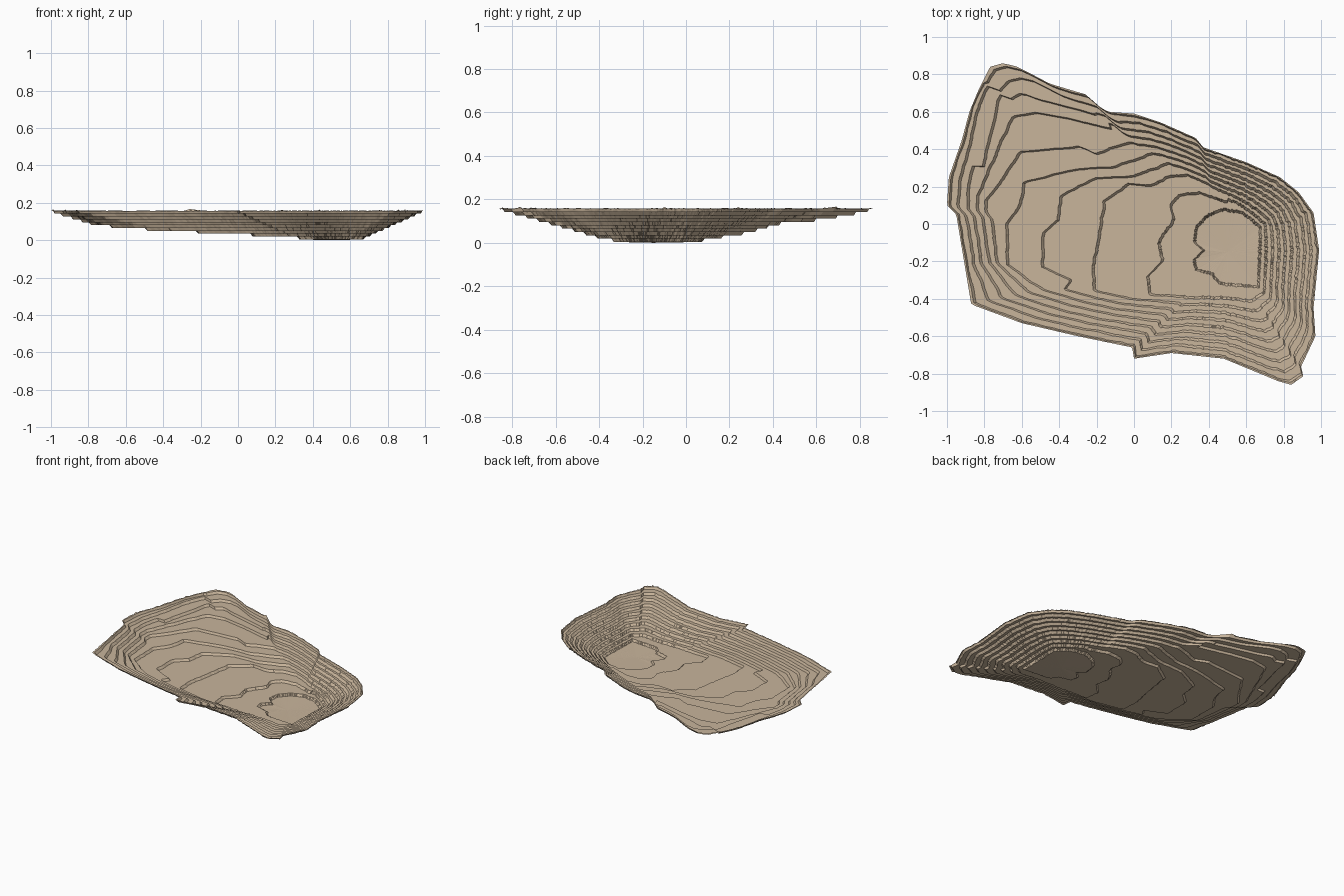
import bpy, bmesh, math, random
from mathutils import Vector

if "Cube" in bpy.data.objects:
    bpy.data.objects.remove(bpy.data.objects["Cube"])

random.seed(4)
RAYS = 540
CENTRE = Vector((0.5, -0.15))
LEVELS = 10
Z_FLOOR, Z_RIM = 0.004, 0.157

# outer edge of the pit, anticlockwise
RIM = [(.99, -.14), (.96, .06), (.88, .17), (.78, .25), (.6, .33), (.37, .41), (.33, .46),
       (.15, .54), (0, .59), (-.14, .6), (-.22, .65), (-.25, .69), (-.45, .75), (-.62, .84),
       (-.7, .86), (-.77, .84), (-.83, .72), (-.88, .6), (-.92, .45), (-.99, .25), (-1, .1),
       (-.95, .05), (-.87, -.43), (-.6, -.53), (-.3, -.6), (-.01, -.66), (0, -.72), (.2, -.69),
       (.48, -.72), (.77, -.84), (.84, -.86), (.91, -.81), (.89, -.77), (.97, -.6), (.96, -.45)]

# foot of the walls at the lowest level
TOE = [(.66, -.33), (.67, -.02), (.56, .07), (.35, .17), (0, .27), (-.2, .34), (-.55, .58),
       (-.62, .52), (-.55, .2), (-.52, -.2), (-.3, -.27), (.1, -.35), (.6, -.35)]

# steps crossing the sloping floor, by level
FLOOR_STEPS = {
    1: [(.7, .05), (.55, .06), (.48, .07), (.4, .04), (.34, -.02), (.33, -.1), (.38, -.14),
        (.33, -.19), (.34, -.24), (.42, -.26), (.46, -.31), (.65, -.33)],
    2: [(.5, .11), (.35, .16), (.25, .15), (.2, .1), (.22, .02), (.14, -.1), (.16, -.2),
        (.08, -.28), (.1, -.42)],
    3: [(.36, .26), (.2, .25), (.1, .2), (-.02, .21), (-.15, .12), (-.17, -.02), (-.21, -.22),
        (-.2, -.4)],
    4: [(.22, .33), (0, .25), (-.2, .24), (-.38, .15), (-.4, .02), (-.48, -.05), (-.48, -.23),
        (-.33, -.3), (-.42, -.45)],
    5: [(.1, .37), (-.1, .3), (-.3, .29), (-.58, .22), (-.6, .1), (-.67, 0), (-.67, -.4)],
    6: [(0, .43), (-.12, .4), (-.2, .37), (-.28, .41), (-.6, .38), (-.72, .2), (-.8, .1)],
    7: [(-.1, .5), (-.35, .56), (-.52, .59), (-.64, .57), (-.72, .4), (-.85, .1)],
    8: [(-.2, .58), (-.5, .66), (-.68, .73), (-.72, .65), (-.8, .3)],
}


def ray_radius(points, angle, closed):
    """Distance from the centre to the nearest crossing of a line."""
    d = Vector((math.cos(angle), math.sin(angle)))
    best = 9.0
    for i in range(len(points) if closed else len(points) - 1):
        a, b = Vector(points[i]), Vector(points[(i + 1) % len(points)])
        e, w = b - a, a - CENTRE
        den = d.cross(e)
        if abs(den) > 1e-9:
            t, u = w.cross(e) / den, w.cross(d) / den
            if t > 0 and -1e-6 <= u <= 1 + 1e-6:
                best = min(best, t)
    return best


def wobble():
    """Smoothed random offsets around one contour."""
    raw = [random.uniform(-1, 1) for _ in range(RAYS)]
    return [sum(raw[(i + k) % RAYS] for k in range(-1, 2)) / 3 for i in range(RAYS)]


angles = [2 * math.pi * i / RAYS for i in range(RAYS)]
rim = [ray_radius(RIM, a, True) for a in angles]
toe = [ray_radius(TOE, a, True) for a in angles]

# contour radii per level: the wall or the floor step, whichever is nearer
contours = []
for k in range(1, LEVELS + 1):
    noise, row = wobble(), []
    for i, a in enumerate(angles):
        r = toe[i] + (rim[i] - toe[i]) * (k - 1) / (LEVELS - 0.6)
        if k in FLOOR_STEPS:
            r = min(r, ray_radius(FLOOR_STEPS[k], a, False))
        r += noise[i] * 0.006
        if contours:
            r = max(r, contours[-1][i] + 0.008)
        row.append(min(r, rim[i] - 0.006 * (LEVELS + 1 - k)))
    contours.append(row)
contours.append(rim)

# pit surface: a riser and a flat bench for every level
bm = bmesh.new()


def ring(radii, z, rough=0.0):
    return [bm.verts.new((CENTRE.x + r * math.cos(a), CENTRE.y + r * math.sin(a),
                          z + random.uniform(-rough, rough)))
            for r, a in zip(radii, angles)]


def bridge(inner, outer):
    for i in range(RAYS):
        j = (i + 1) % RAYS
        bm.faces.new((inner[i], outer[i], outer[j], inner[j]))


hub = bm.verts.new((CENTRE.x, CENTRE.y, 0))
last = None
for k in range(LEVELS):
    z0 = Z_FLOOR + (Z_RIM - Z_FLOOR) * k / LEVELS
    z1 = Z_FLOOR + (Z_RIM - Z_FLOOR) * (k + 1) / LEVELS
    foot = ring(contours[k], z0)
    crest = ring([r + min(0.014, 0.5 * (n - r))
                  for r, n in zip(contours[k], contours[k + 1])], z1)
    if last:
        bridge(last, foot)
    else:
        for i in range(RAYS):
            bm.faces.new((hub, foot[i], foot[(i + 1) % RAYS]))
    bridge(foot, crest)
    last = crest

# slightly ragged rim with a few raised points
edge = ring(rim, Z_RIM, 0.003)
bridge(last, edge)
for v in random.sample(edge, 14):
    v.co.z += random.uniform(0.003, 0.009)

mesh = bpy.data.meshes.new("terraced_pit")
bm.to_mesh(mesh)
bm.free()
pit = bpy.data.objects.new("terraced_pit", mesh)
bpy.context.collection.objects.link(pit)

# sandy earth
earth = bpy.data.materials.new("sandy_earth")
earth.diffuse_color = (0.58, 0.46, 0.33, 1)
earth.use_nodes = True
earth.node_tree.nodes["Principled BSDF"].inputs["Base Color"].default_value = earth.diffuse_color
mesh.materials.append(earth)
